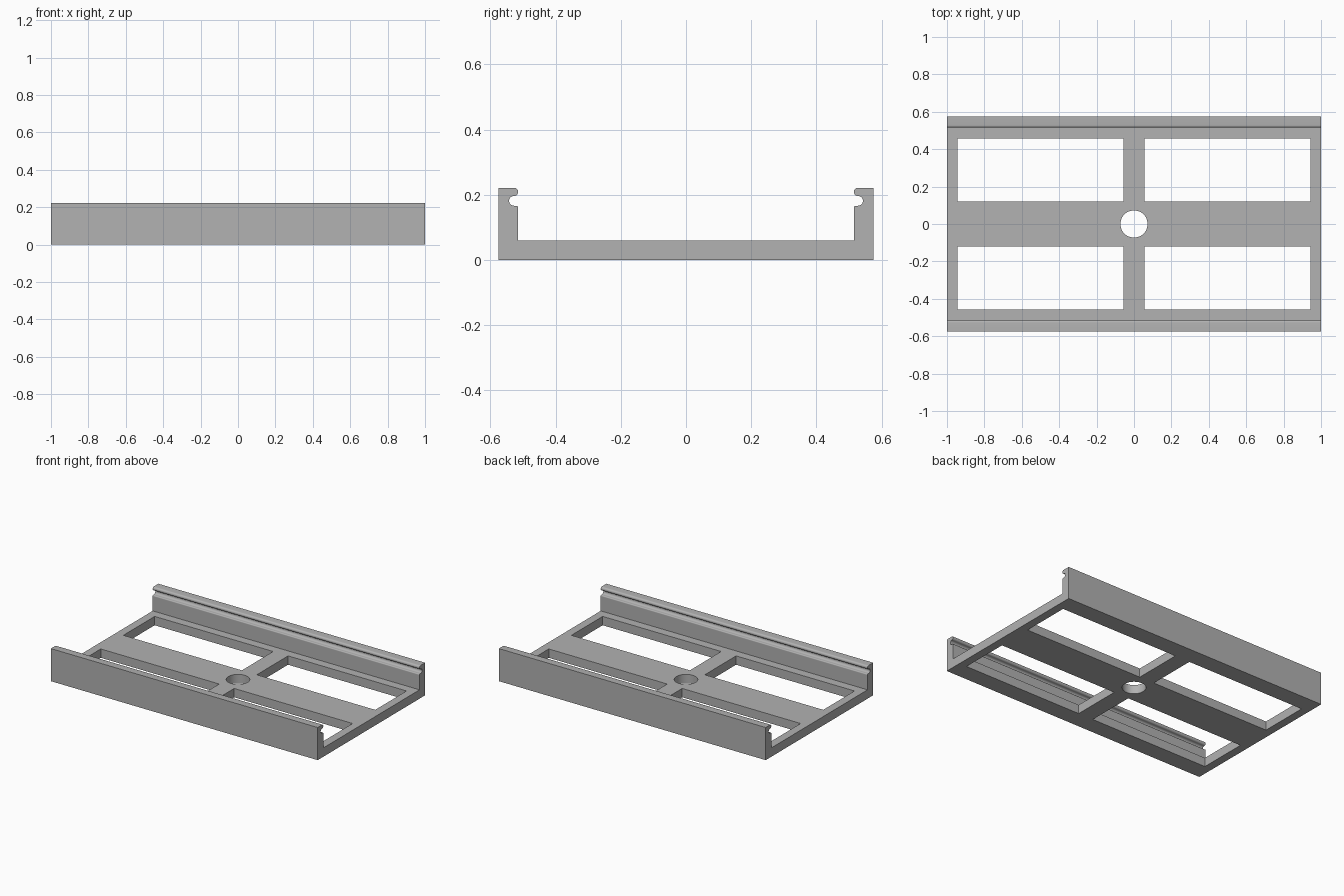
import bpy, bmesh
from math import cos, sin, radians, pi

if "Cube" in bpy.data.objects:
    bpy.data.objects.remove(bpy.data.objects["Cube"])

WIDTH, DEPTH, HEIGHT, FLOOR = 2.0, 0.575, 0.221, 0.06
INNER = 0.515

grey = bpy.data.materials.new("plain grey")
grey.use_nodes = True
grey.diffuse_color = (0.445, 0.445, 0.445, 1)
grey.node_tree.nodes["Principled BSDF"].inputs["Base Color"].default_value = grey.diffuse_color


def make_object(name, bm):
    bmesh.ops.recalc_face_normals(bm, faces=bm.faces)
    mesh = bpy.data.meshes.new(name)
    bm.to_mesh(mesh)
    bm.free()
    mesh.materials.append(grey)
    obj = bpy.data.objects.new(name, mesh)
    bpy.context.collection.objects.link(obj)
    return obj


def prism(name, points, start, vector):
    """Extrude a closed outline; start maps a 2D point to 3D."""
    bm = bmesh.new()
    face = bm.faces.new([bm.verts.new(start(*p)) for p in points])
    result = bmesh.ops.extrude_face_region(bm, geom=[face])
    moved = [v for v in result["geom"] if isinstance(v, bmesh.types.BMVert)]
    bmesh.ops.translate(bm, verts=moved, vec=vector)
    return make_object(name, bm)


def arc(cy, cz, radius, first, last, steps):
    angles = [radians(first + (last - first) * i / steps) for i in range(steps + 1)]
    return [(cy + radius * cos(a), cz + radius * sin(a)) for a in angles]


# Tray cross-section: floor, wall, round groove and rounded lip
half = [(INNER, FLOOR), (INNER, 0.159)]
half += arc(0.521, 0.160, 0.006, 180, 90, 4)
half += arc(0.528, 0.181, 0.015, -90, 90, 12)
half += arc(0.5275, 0.2085, 0.0125, 270, 90, 12)[1:]
half += [(DEPTH, HEIGHT), (DEPTH, 0)]
outline = half + [(-y, z) for y, z in reversed(half)]
tray = prism("clip_tray", outline, lambda y, z: (-WIDTH / 2, y, z), (WIDTH, 0, 0))

# Cutters: four windows and the centre hole
def upright(x, y):
    return (x, y, -0.05)


cutters = []
for sx in (-1, 1):
    for sy in (-1, 1):
        corners = [(0.056, 0.121), (0.944, 0.121), (0.944, 0.456), (0.056, 0.456)]
        cutters.append(prism("window_cutter", [(sx * x, sy * y) for x, y in corners],
                             upright, (0, 0, 0.16)))
circle = [(0.0725 * cos(2 * pi * i / 48), 0.0725 * sin(2 * pi * i / 48)) for i in range(48)]
cutters.append(prism("hole_cutter", circle, upright, (0, 0, 0.16)))

# Cut the floor, then discard the cutters
bpy.context.view_layer.objects.active = tray
for cutter in cutters:
    cutter.hide_render = True
    cut = tray.modifiers.new("cut", "BOOLEAN")
    cut.operation, cut.solver, cut.object = "DIFFERENCE", "EXACT", cutter
    bpy.ops.object.modifier_apply(modifier=cut.name)
    bpy.data.objects.remove(cutter)

# Smooth the rounded parts, keep the edges sharp
for obj in bpy.context.selected_objects:
    obj.select_set(False)
tray.select_set(True)
bpy.ops.object.shade_smooth_by_angle(angle=radians(30))
